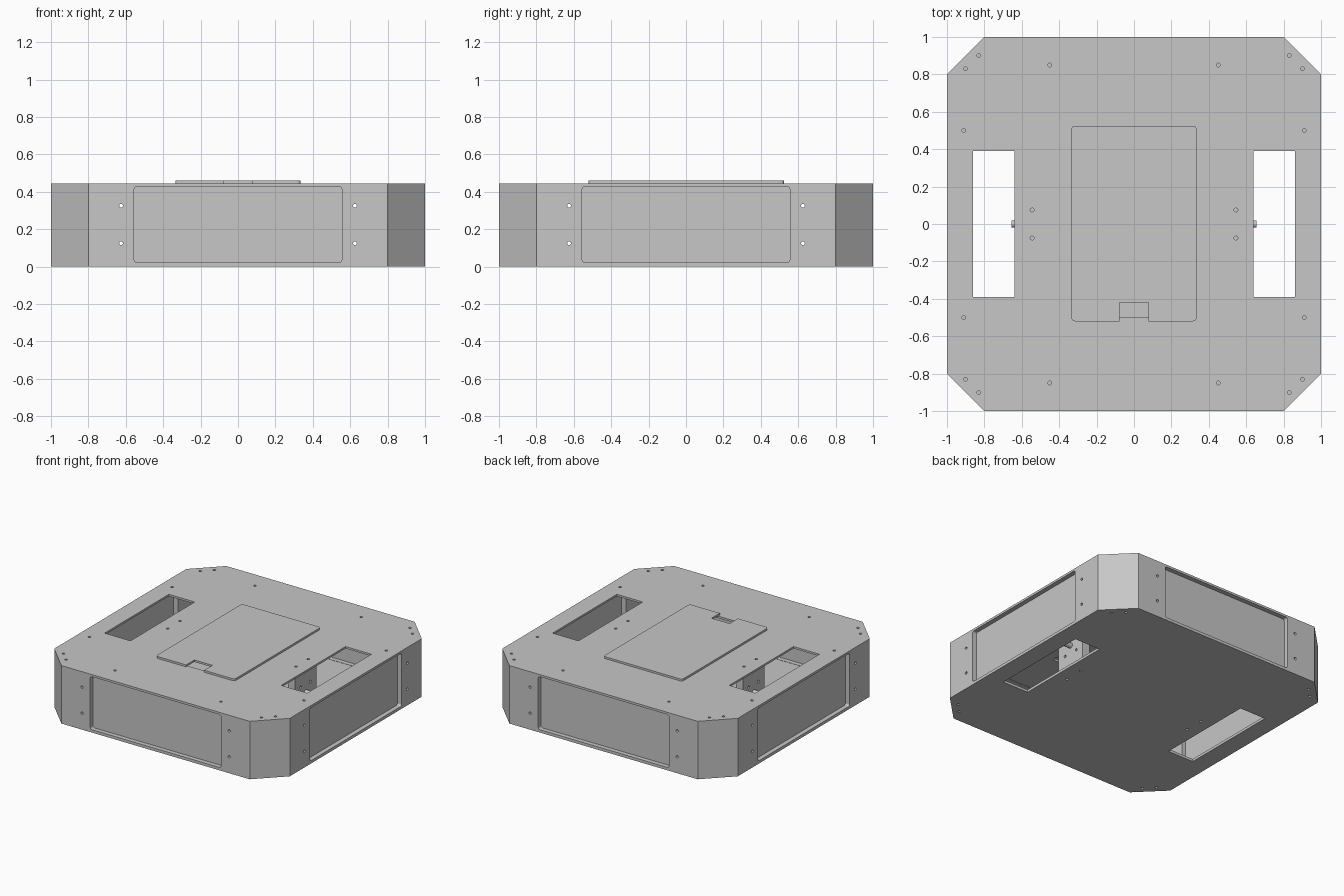
import bpy, bmesh, math

cube = bpy.data.objects.get("Cube")
if cube:
    bpy.data.objects.remove(cube, do_unlink=True)

grey = bpy.data.materials.new("plain_grey")
grey.use_nodes = True
colour = (0.57, 0.57, 0.57, 1)
grey.diffuse_color = colour
grey.node_tree.nodes["Principled BSDF"].inputs["Base Color"].default_value = colour

# Map (profile a, profile b, depth) to space for each extrusion axis
AXES = {"Z": lambda a, b, c: (a, b, c),
        "Y": lambda a, b, c: (a, c, b),
        "X": lambda a, b, c: (c, a, b)}


def octagon(half, flat):
    pts = []
    for sx, sy in ((1, 1), (-1, 1), (-1, -1), (1, -1)):
        pair = [(sx * half, sy * flat), (sx * flat, sy * half)]
        pts += pair if sx * sy > 0 else pair[::-1]
    return pts


def rounded(a0, a1, b0, b1, r=0.0, steps=4):
    if r == 0:
        return [(a0, b0), (a1, b0), (a1, b1), (a0, b1)]
    pts = []
    corners = ((a1 - r, b1 - r), (a0 + r, b1 - r), (a0 + r, b0 + r), (a1 - r, b0 + r))
    for q, (ca, cb) in enumerate(corners):
        for i in range(steps + 1):
            t = (q + i / steps) * math.pi / 2
            pts.append((ca + r * math.cos(t), cb + r * math.sin(t)))
    return pts


def circle(a, b, r, n=16):
    return [(a + r * math.cos(2 * math.pi * i / n), b + r * math.sin(2 * math.pi * i / n))
            for i in range(n)]


def prisms(name, profiles, d0, d1, axis="Z"):
    """Extrude each closed profile from depth d0 to d1 in one object."""
    bm = bmesh.new()
    for pts in profiles:
        low, high = ([bm.verts.new(AXES[axis](a, b, d)) for a, b in pts] for d in (d0, d1))
        bm.faces.new(low)
        bm.faces.new(high)
        for i in range(len(pts)):
            j = (i + 1) % len(pts)
            bm.faces.new((low[i], low[j], high[j], high[i]))
    bmesh.ops.recalc_face_normals(bm, faces=bm.faces)
    mesh = bpy.data.meshes.new(name)
    bm.to_mesh(mesh)
    bm.free()
    mesh.materials.append(grey)
    obj = bpy.data.objects.new(name, mesh)
    bpy.context.collection.objects.link(obj)
    return obj


def cut(obj, profiles, d0, d1, axis="Z"):
    cutter = prisms("cutter", profiles, d0, d1, axis)
    cutter.hide_render = True
    mod = obj.modifiers.new("cut", "BOOLEAN")
    mod.operation = "DIFFERENCE"
    mod.solver = "EXACT"
    mod.object = cutter
    bpy.context.view_layer.objects.active = obj
    bpy.ops.object.modifier_apply(modifier=mod.name)
    bpy.data.objects.remove(cutter, do_unlink=True)


def four(points):
    return [(sx * x, sy * y) for x, y in points for sx in (-1, 1) for sy in (-1, 1)]


HEIGHT, LOW, HIGH = 0.445, 0.02, 0.43
window = rounded(-0.555, 0.555, LOW + 0.002, HIGH - 0.002, 0.015)

# Hollow eight-sided chassis
chassis = prisms("chassis", [octagon(1, 0.8)], 0, HEIGHT)
cut(chassis, [octagon(0.9, 0.759)], LOW, HIGH)

# Side windows, and screw holes beside them
for axis in "XY":
    cut(chassis, [window], -1.1, 1.1, axis)
    cut(chassis, [circle(s * 0.625, z, 0.01) for s in (-1, 1) for z in (0.125, 0.325)],
        -1.1, 1.1, axis)

# Wheel slots through both plates, and the hatch opening in the top
cut(chassis, [rounded(min(s * 0.64, s * 0.86), max(s * 0.64, s * 0.86), -0.39, 0.39)
              for s in (-1, 1)], -0.1, 0.6)
cut(chassis, [rounded(-0.315, 0.315, -0.5, 0.505)], 0.3, 0.6)

# Screw holes in the plates
shared = [(0.83, 0.9), (0.9, 0.83), (0.545, 0.075)]
cut(chassis, [circle(x, y, 0.01) for x, y in four(shared + [(0.45, 0.85), (0.91, 0.5)])],
    0.35, 0.6)
cut(chassis, [circle(x, y, 0.01) for x, y in four(shared)], -0.1, 0.1)

# Recessed side panels
for name, axis, s in (("front_panel", "Y", -1), ("back_panel", "Y", 1),
                      ("left_panel", "X", 1), ("right_panel", "X", -1)):
    prisms(name, [window], s * 0.935, s * 0.965, axis)

# Hatch lid with a finger notch
lid = prisms("hatch_lid", [rounded(-0.335, 0.335, -0.52, 0.525, 0.02)], HEIGHT, 0.46)
cut(lid, [rounded(-0.077, 0.077, -0.6, -0.42)], 0.4, 0.5)

# Motor mounts with screw holes, and wheel shafts
for side, s in (("left", 1), ("right", -1)):
    mount = prisms(side + "_motor_mount", [rounded(-0.13, 0.13, LOW, HIGH)],
                   s * 0.515, s * 0.575, "X")
    cut(mount, [circle(y, 0.225 + z, 0.01) for y, z in four([(0.06, 0.06)])],
        s * 0.4, s * 0.7, "X")
    prisms(side + "_wheel_shaft", [circle(0, 0.225, 0.02)], s * 0.5, s * 0.655, "X")
